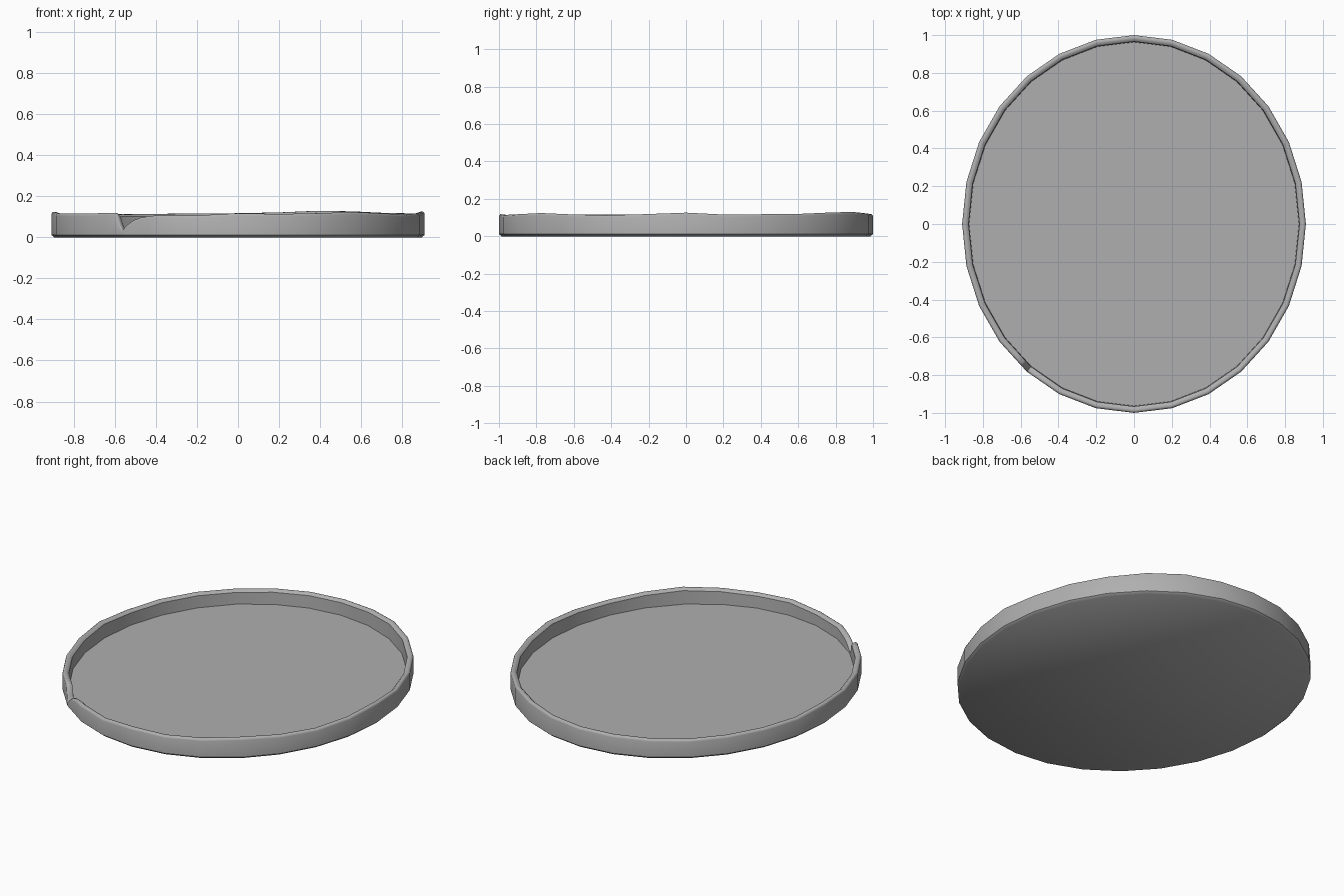
import bpy, bmesh, math

if "Cube" in bpy.data.objects:
    bpy.data.objects.remove(bpy.data.objects["Cube"])

SIDES, RX, RY = 28, 0.91, 1.0
FLOOR = 0.033

# Uneven rim heights, counted counter-clockwise from the front (-y)
heights = [.118, .114, .118, .124, .117, .112, .118, .126, .115, .118,
           .120, .127, .130, .122, .118, .117, .115, .113, .115, .116,
           .115, .125, .117, .116, .117, .036, .108, .107]

# Tear in the rim: fractional stations around the wall with their heights
stations = list(enumerate(heights))
stations += [(24.5, .120), (24.76, .120), (24.82, .109), (24.91, .07),
             (25.13, .062), (25.3, .083), (25.5, .096), (25.72, .103)]
stations.sort()


def outline(t, inset):
    """Point on the 28-sided oval; fractional t lies on the straight side."""
    def corner(k):
        a = 2 * math.pi * k / SIDES
        return (RX - inset) * math.sin(a), -(RY - inset) * math.cos(a)
    k = math.floor(t)
    f = t - k
    p, q = corner(k), corner(k + 1)
    return p[0] + (q[0] - p[0]) * f, p[1] + (q[1] - p[1]) * f


# Wall cross-section: (inset, function giving z from the rim height)
section = [
    (0.014, lambda h: 0.0),
    (0.000, lambda h: 0.012),
    (0.000, lambda h: h - 0.012),
    (0.003, lambda h: h - 0.004),
    (0.010, lambda h: h),
    (0.022, lambda h: h - 0.001),
    (0.034, lambda h: max(h - 0.012, FLOOR + 0.001)),
    (0.037, lambda h: FLOOR),
]

bm = bmesh.new()
rings = []
for inset, zf in section:
    rings.append([bm.verts.new((*outline(t, inset), zf(h))) for t, h in stations])

n = len(stations)
for lo, hi in zip(rings, rings[1:]):
    for i in range(n):
        j = (i + 1) % n
        bm.faces.new((lo[i], lo[j], hi[j], hi[i]))
bm.faces.new(rings[-1])              # tray floor
bm.faces.new(rings[0][::-1])         # underside
bmesh.ops.recalc_face_normals(bm, faces=bm.faces)

mesh = bpy.data.meshes.new("oval_tray")
bm.to_mesh(mesh)
bm.free()
tray = bpy.data.objects.new("oval_tray", mesh)
bpy.context.collection.objects.link(tray)

# Mid-grey finish
grey = bpy.data.materials.new("dark_grey")
grey.diffuse_color = (0.43, 0.43, 0.43, 1)
grey.use_nodes = True
grey.node_tree.nodes["Principled BSDF"].inputs["Base Color"].default_value = grey.diffuse_color
mesh.materials.append(grey)

bpy.context.view_layer.objects.active = tray
tray.select_set(True)
bpy.ops.object.shade_smooth_by_angle(angle=math.radians(44))
